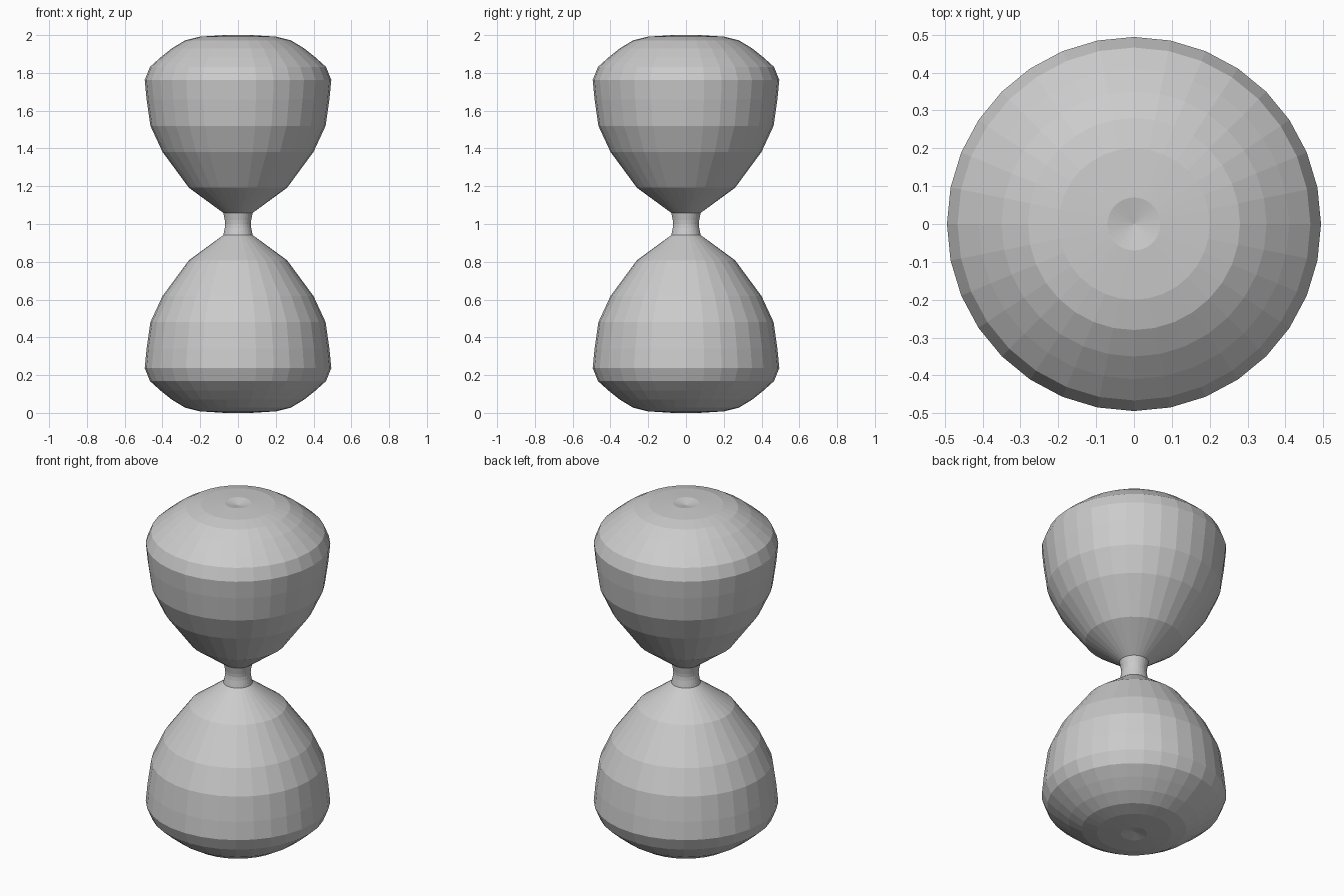
import bpy, bmesh, math

if "Cube" in bpy.data.objects:
    bpy.data.objects.remove(bpy.data.objects["Cube"])

SEGMENTS = 32

# Upper half outline (radius, height), from the waist to the dimpled top
HALF = [(0.068, 1.0), (0.07, 1.02), (0.078, 1.059), (0.26, 1.192), (0.40, 1.382),
        (0.464, 1.52), (0.484, 1.66), (0.494, 1.763), (0.466, 1.832),
        (0.41, 1.882), (0.35, 1.93), (0.28, 1.972), (0.20, 1.992),
        (0.07, 2.0), (0.0, 1.985)]


def lathe(name, profile):
    bm = bmesh.new()
    verts = [bm.verts.new((r, 0, z)) for r, z in profile]
    edges = [bm.edges.new(pair) for pair in zip(verts, verts[1:])]
    bmesh.ops.spin(bm, geom=verts + edges, cent=(0, 0, 0), axis=(0, 0, 1),
                   angle=math.tau, steps=SEGMENTS, use_duplicate=False)
    bmesh.ops.remove_doubles(bm, verts=bm.verts, dist=0.0005)
    bmesh.ops.recalc_face_normals(bm, faces=bm.faces)
    mesh = bpy.data.meshes.new(name)
    bm.to_mesh(mesh)
    bm.free()
    obj = bpy.data.objects.new(name, mesh)
    bpy.context.collection.objects.link(obj)
    return obj


# Both bulbs and the neck: the half outline mirrored about z = 1
lower = [(r, 2.0 - z) for r, z in reversed(HALF[1:])]
lathe("hourglass_body", lower + HALF)
